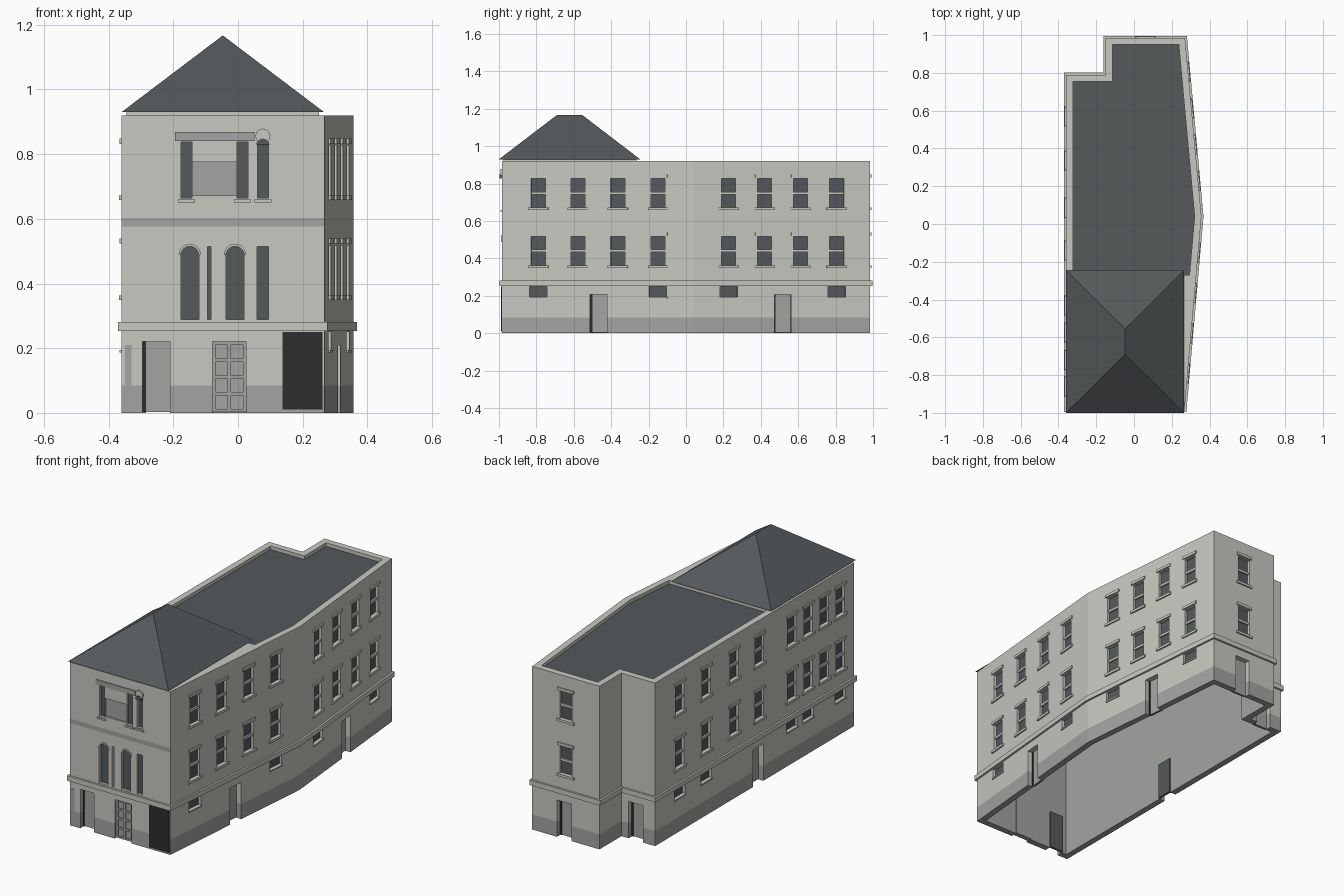
import bpy, bmesh, math
from mathutils import Vector, Matrix

old = bpy.data.objects.get("Cube")
if old:
    bpy.data.objects.remove(old, do_unlink=True)


def material(name, r, g, b):
    m = bpy.data.materials.new(name)
    m.use_nodes = True
    m.diffuse_color = (r, g, b, 1)
    m.node_tree.nodes["Principled BSDF"].inputs["Base Color"].default_value = (r, g, b, 1)
    return m


wall_mat = material("pale_stone", 0.58, 0.58, 0.54)
grey_mat = material("grey_stone", 0.37, 0.37, 0.36)
slate_mat = material("dark_slate", 0.09, 0.10, 0.104)
black_mat = material("black", 0.026, 0.026, 0.026)

# Footprint, counterclockwise from the front left corner
plan = [Vector(p) for p in [(-0.36, -0.985), (0.267, -0.985), (0.357, 0.04), (0.27, 0.985),
                            (-0.15, 0.985), (-0.15, 0.79), (-0.36, 0.79)]]


def offset(poly, dist):
    """Move every edge of a polygon outward by dist."""
    out = []
    for i, p in enumerate(poly):
        e1 = (p - poly[i - 1]).normalized()
        e2 = (poly[(i + 1) % len(poly)] - p).normalized()
        n1, n2 = Vector((e1.y, -e1.x)), Vector((e2.y, -e2.x))
        out.append(p + (n1 + n2) * dist / (1 + n1.dot(n2)))
    return out


def extrude(bm, pts, lo, hi, matrix=Matrix.Identity(4), index=0):
    """Add a prism with the given profile."""
    a = [bm.verts.new(matrix @ Vector((x, y, lo))) for x, y in pts]
    b = [bm.verts.new(matrix @ Vector((x, y, hi))) for x, y in pts]
    faces = [bm.faces.new(a[::-1]), bm.faces.new(b)]
    for i in range(len(a)):
        j = (i + 1) % len(a)
        faces.append(bm.faces.new((a[i], a[j], b[j], b[i])))
    for f in faces:
        f.material_index = index
    return faces


def finish(name, bm, *mats):
    bmesh.ops.recalc_face_normals(bm, faces=bm.faces)
    mesh = bpy.data.meshes.new(name)
    bm.to_mesh(mesh)
    bm.free()
    ob = bpy.data.objects.new(name, mesh)
    bpy.context.scene.collection.objects.link(ob)
    for m in mats:
        mesh.materials.append(m)
    return ob


class Wall:
    """One facade: positions run along its main world axis."""

    def __init__(self, i):
        a, b = plan[i], plan[(i + 1) % len(plan)]
        self.a, self.d = a, (b - a).normalized()
        self.axis = 0 if abs(self.d.x) > abs(self.d.y) else 1
        m = Matrix.Identity(4)
        m.col[0] = (self.d.x, self.d.y, 0, 0)
        m.col[1] = (0, 0, 1, 0)
        m.col[2] = (self.d.y, -self.d.x, 0, 0)
        m.col[3] = (a.x, a.y, 0, 1)
        self.m = m

    def s(self, c):
        return (c - self.a[self.axis]) / self.d[self.axis]


front, right_a, right_b, back, step_side, step_back, left = [Wall(i) for i in range(7)]
parts = {}
openings = bmesh.new()


def plate(name, mat, wall, c, w, z0, z1, d0, d1, shift=0):
    bm = parts.setdefault((name, mat), bmesh.new())
    s = wall.s(c) + shift
    extrude(bm, [(s - w / 2, z0), (s + w / 2, z0), (s + w / 2, z1), (s - w / 2, z1)], d0, d1, wall.m)


def cut(wall, c, w, z0, z1, depth):
    s = wall.s(c)
    extrude(openings, [(s - w / 2, z0), (s + w / 2, z0), (s + w / 2, z1), (s - w / 2, z1)],
            -depth, 0.02, wall.m)


def glass(wall, c, w, z0, z1, depth=0.018):
    cut(wall, c, w, z0, z1, depth)
    plate("window_glass", slate_mat, wall, c, w, z0, z1, -depth - 0.002, -depth + 0.003)


def sash_window(wall, c, z):
    glass(wall, c, 0.076, z, z + 0.155)
    plate("window_transoms", wall_mat, wall, c, 0.076, z + 0.07, z + 0.084, -0.016, -0.006)
    plate("window_sills", wall_mat, wall, c, 0.108, z - 0.014, z, -0.005, 0.008)
    plate("window_lintels", wall_mat, wall, c, 0.1, z + 0.16, z + 0.176, -0.005, 0.007)


def cellar_window(wall, c):
    glass(wall, c, 0.094, 0.195, 0.25)
    plate("window_sills", wall_mat, wall, c, 0.1, 0.187, 0.195, -0.005, 0.006)


def door(wall, c, w=0.09, top=0.208):
    cut(wall, c, w, -0.02, top, 0.06)
    plate("doors", grey_mat, wall, c, w, 0.003, top, -0.036, -0.03)
    plate("door_backs", slate_mat, wall, c, w, 0.003, top, -0.043, -0.036)
    plate("door_gaps", black_mat, wall, c, 0.01, 0.003, top, -0.03, -0.026, 0.005 - w / 2)


# Side and rear windows
columns = [(right_a, y) for y in (-0.79, -0.578, -0.365, -0.15)]
columns += [(right_b, y) for y in (0.228, 0.42, 0.612, 0.806)]
columns += [(left, y) for y in (-0.86, -0.72, -0.575, -0.43, -0.14, 0.085, 0.335, 0.57)]
columns += [(back, 0.06)]
for w, c in columns:
    for z in (0.363, 0.672):
        sash_window(w, c, z)
for w, ys in ((right_a, (-0.79, -0.15)), (right_b, (0.228, 0.806)),
              (left, (-0.86, -0.575, -0.43, 0.335, 0.57))):
    for y in ys:
        cellar_window(w, y)

# Doors
for w, c in ((right_a, -0.468), (right_b, 0.517), (left, -0.13), (back, 0.07), (step_back, -0.24)):
    door(w, c)
door(front, -0.252, 0.085, 0.22)
cut(front, -0.027, 0.104, -0.02, 0.22, 0.06)
plate("front_entrance", grey_mat, front, -0.027, 0.104, 0.002, 0.22, -0.04, -0.02)
for x in (-0.074, -0.027, 0.02):
    plate("entrance_bars", grey_mat, front, x, 0.01, 0.002, 0.22, -0.021, -0.012)
for i in range(5):
    z = 0.002 + i * 0.052
    plate("entrance_bars", grey_mat, front, -0.027, 0.104, z, z + 0.01, -0.021, -0.012)
plate("garage_door", black_mat, front, 0.2, 0.124, 0.01, 0.25, -0.003, 0.004)
plate("wall_sign", grey_mat, front, -0.34, 0.02, 0.085, 0.21, -0.003, 0.003)


# Arched windows on the first floor
def arch(c, r, z0, z1):
    s = front.s(c)
    curve = [(s + r * math.cos(t * math.pi / 12), z1 - r + r * math.sin(t * math.pi / 12))
             for t in range(13)]
    return [(s - r, z0), (s + r, z0)] + curve


glazing = parts.setdefault(("window_glass", slate_mat), bmesh.new())
rims = parts.setdefault(("arch_rims", wall_mat), bmesh.new())
for x in (-0.149, -0.009):
    extrude(openings, arch(x, 0.028, 0.288, 0.515), -0.018, 0.02, front.m)
    extrude(glazing, arch(x, 0.028, 0.288, 0.515), -0.02, -0.015, front.m)
    outer, inner = arch(x, 0.034, 0.287, 0.523)[2:], arch(x, 0.028, 0.288, 0.515)[2:]
    for i in range(len(outer) - 1):
        extrude(rims, [inner[i], outer[i], outer[i + 1], inner[i + 1]], -0.002, 0.005, front.m)
for x, w in ((-0.089, 0.012), (0.077, 0.035)):
    glass(front, x, w, 0.288, 0.515)

# Upper front window group
for x, w, top in ((-0.159, 0.034, 0.838), (0.014, 0.034, 0.838), (0.077, 0.034, 0.826)):
    glass(front, x, w, 0.664, top)
    plate("window_sills", wall_mat, front, x, 0.052, 0.65, 0.659, -0.004, 0.008)
cut(front, -0.0725, 0.136, 0.672, 0.775, 0.012)
plate("recessed_panel", grey_mat, front, -0.0725, 0.136, 0.672, 0.775, -0.014, -0.01)
plate("upper_lintel", grey_mat, front, -0.072, 0.245, 0.84, 0.868, -0.003, 0.005)


def disc(name, mat, r, z, turn, d1):
    s = front.s(0.077)
    pts = [(s + r * math.cos(turn * t / 16), z + r * math.sin(turn * t / 16)) for t in range(16 + (turn < 4))]
    extrude(parts.setdefault((name, mat), bmesh.new()), pts, -0.003, d1, front.m)


disc("round_ornament", wall_mat, 0.023, 0.856, 2 * math.pi, 0.008)
disc("fanlight", slate_mat, 0.02, 0.828, math.pi, 0.012)

# Main walls, hollow from below, with a sunken flat roof
bm = bmesh.new()
extrude(bm, plan, 0, 0.92)
body = finish("building_walls", bm, wall_mat, grey_mat, slate_mat)
hollow = bmesh.new()
extrude(hollow, offset(plan, -0.035), -0.05, 0.85, index=1)
inset = offset(plan, -0.036)
edge = (-0.27 - inset[1].y) / (inset[2].y - inset[1].y)
deck = [Vector((inset[0].x, -0.27)), inset[1].lerp(inset[2], edge)] + inset[2:]
faces = extrude(hollow, deck, 0.9, 1.0)
faces[0].material_index = 2
cutters = [finish("hollow_cutter", hollow, wall_mat, grey_mat, slate_mat),
           finish("opening_cutter", openings, wall_mat, grey_mat, slate_mat)]
for c in cutters:
    c.hide_render = True
    mod = body.modifiers.new(c.name, "BOOLEAN")
    mod.object, mod.operation, mod.solver = c, "DIFFERENCE", "EXACT"
bpy.context.view_layer.update()
graph = bpy.context.evaluated_depsgraph_get()
mesh = bpy.data.meshes.new_from_object(body.evaluated_get(graph))
body.modifiers.clear()
body.data = mesh
for c in cutters:
    bpy.data.objects.remove(c, do_unlink=True)

# Grey plinth and the front string course
bm = bmesh.new()
bm.from_mesh(mesh)
for z in (0.085, 0.577, 0.602):
    bmesh.ops.bisect_plane(bm, geom=bm.verts[:] + bm.edges[:] + bm.faces[:],
                           plane_co=(0, 0, z), plane_no=(0, 0, 1))
for f in bm.faces:
    c = f.calc_center_median()
    on_band = 0.577 < c.z < 0.602 and c.y < -0.98
    if c.z < 0.085 or on_band:
        f.material_index = 1
bm.to_mesh(mesh)
bm.free()

for (name, mat), part in parts.items():
    finish(name, part, mat)

# Moulding above the ground floor
bm = bmesh.new()
outer, inner = offset(plan, 0.011), offset(plan, -0.005)
for i in range(len(plan)):
    j = (i + 1) % len(plan)
    extrude(bm, [inner[i], outer[i], outer[j], inner[j]], 0.253, 0.281)
finish("moulding", bm, wall_mat)

# Hipped roof over the front
bm = bmesh.new()
extrude(bm, [(-0.345, -0.975), (0.25, -0.975), (0.25, -0.265), (-0.345, -0.265)], 0.915, 0.931)
finish("eaves_block", bm, wall_mat)
bm = bmesh.new()
for p in [(-0.36, -1, 0.93), (0.266, -1, 0.93), (0.266, -0.245, 0.93), (-0.36, -0.245, 0.93),
          (-0.047, -0.69, 1.167), (-0.047, -0.555, 1.167)]:
    bm.verts.new(p)
bmesh.ops.convex_hull(bm, input=bm.verts[:])
finish("hipped_roof", bm, slate_mat)
